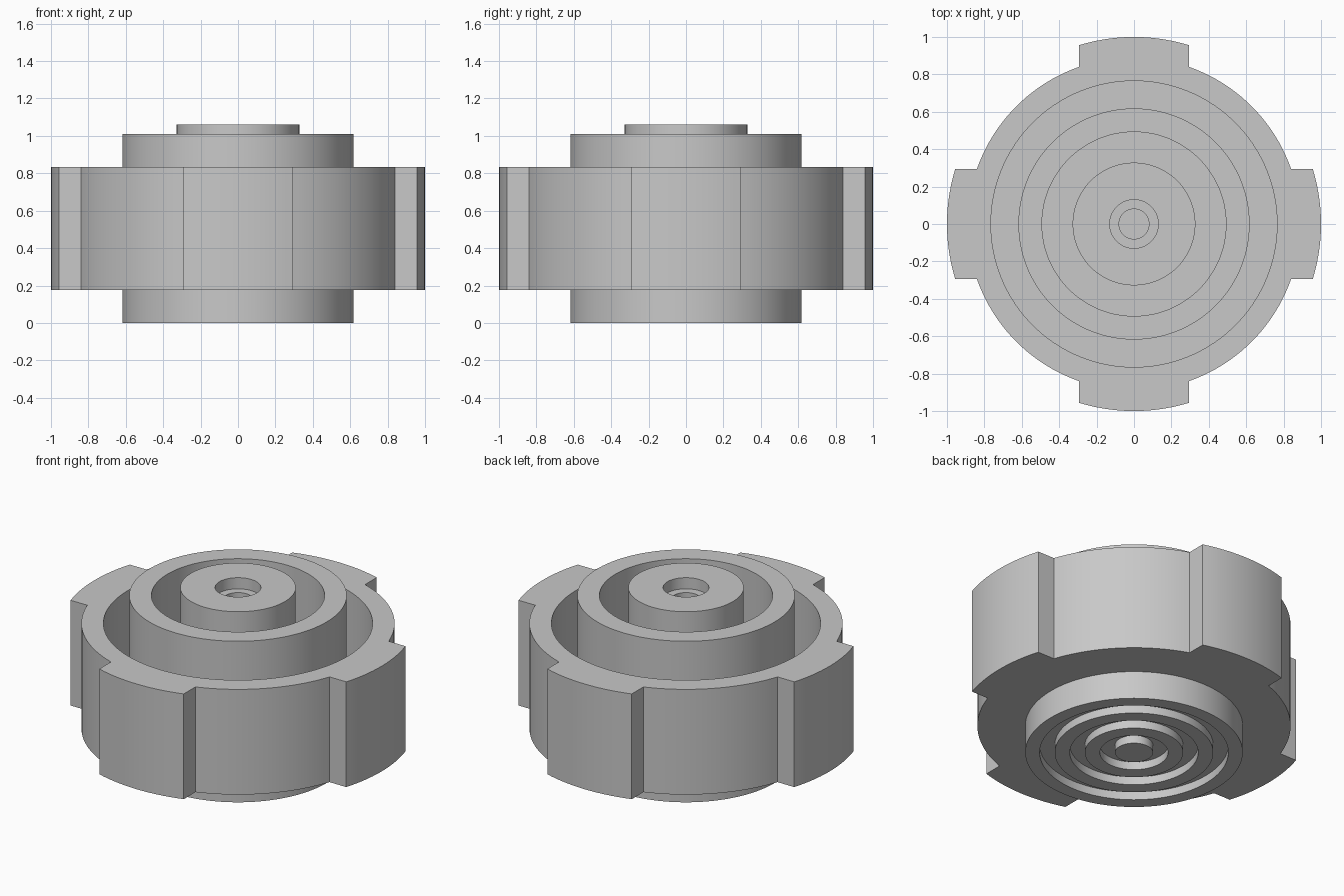
import bpy, bmesh, math

cube = bpy.data.objects.get("Cube")
if cube:
    bpy.data.objects.remove(cube, do_unlink=True)

grey = bpy.data.materials.new("plain grey")
grey.use_nodes = True
colour = (0.58, 0.58, 0.58, 1)
grey.diffuse_color = colour
grey.node_tree.nodes["Principled BSDF"].inputs["Base Color"].default_value = colour

BODY_R, LOBE_HALF = 0.89, 0.293
FLOOR = 0.35            # floor of the deep ring grooves on top
GROOVE = 0.05           # depth of the shallow grooves underneath


def lobed_outline():
    """Polar points of a disc with four straight-sided lobes."""
    tip = math.asin(LOBE_HALF)
    root = math.asin(LOBE_HALF / BODY_R)
    pts = []
    for q in range(4):
        mid = q * math.pi / 2
        pts += [(mid - tip + 2 * tip * i / 14, 1.0) for i in range(15)]
        span = math.pi / 2 - 2 * root
        pts += [(mid + root + span * i / 20, BODY_R) for i in range(21)]
    return pts


OUTLINE = lobed_outline()


def turned(name, profile, closed=False):
    """Bridge (radius, height) loops; radius None follows the lobed outline."""
    bm = bmesh.new()
    loops = []
    for radius, z in profile:
        loops.append([bm.verts.new(((radius or r) * math.cos(a),
                                    (radius or r) * math.sin(a), z))
                      for a, r in OUTLINE])
    n = len(OUTLINE)
    pairs = list(zip(loops, loops[1:]))
    if closed:
        pairs.append((loops[-1], loops[0]))
    else:
        bm.faces.new(loops[0])
        bm.faces.new(loops[-1])
    for a, b in pairs:
        for i in range(n):
            j = (i + 1) % n
            bm.faces.new((a[i], a[j], b[j], b[i]))
    bmesh.ops.recalc_face_normals(bm, faces=bm.faces)
    mesh = bpy.data.meshes.new(name)
    bm.to_mesh(mesh)
    bm.free()
    mesh.materials.append(grey)
    obj = bpy.data.objects.new(name, mesh)
    bpy.context.collection.objects.link(obj)
    bpy.ops.object.select_all(action='DESELECT')
    obj.select_set(True)
    bpy.context.view_layer.objects.active = obj
    bpy.ops.object.shade_smooth_by_angle(angle=math.radians(20))
    return obj


# Outer collar with four grip lobes
turned("lobed_collar", [(None, 0.175), (None, 0.835), (0.765, 0.835),
                        (0.765, FLOOR), (0.6, FLOOR), (0.6, 0.175)], closed=True)

# Base plug with concentric grooves underneath, rising into the inner ring
step = 0.0856
radii = [0.108 + step * i for i in range(6)]
base = []
for k, r in enumerate(radii):
    heights = (0, GROOVE) if k % 2 == 0 else (GROOVE, 0)
    base += [(r, z) for z in heights]
turned("base_and_inner_ring", base + [(0.618, 0), (0.618, 1.01), (0.492, 1.01),
                                      (0.492, FLOOR)])

# Central hub with a stepped blind bore
turned("hub", [(0.328, FLOOR - 0.03), (0.328, 1.06), (0.13, 1.06),
               (0.13, 0.99), (0.08, 0.99), (0.08, 0.6)])
